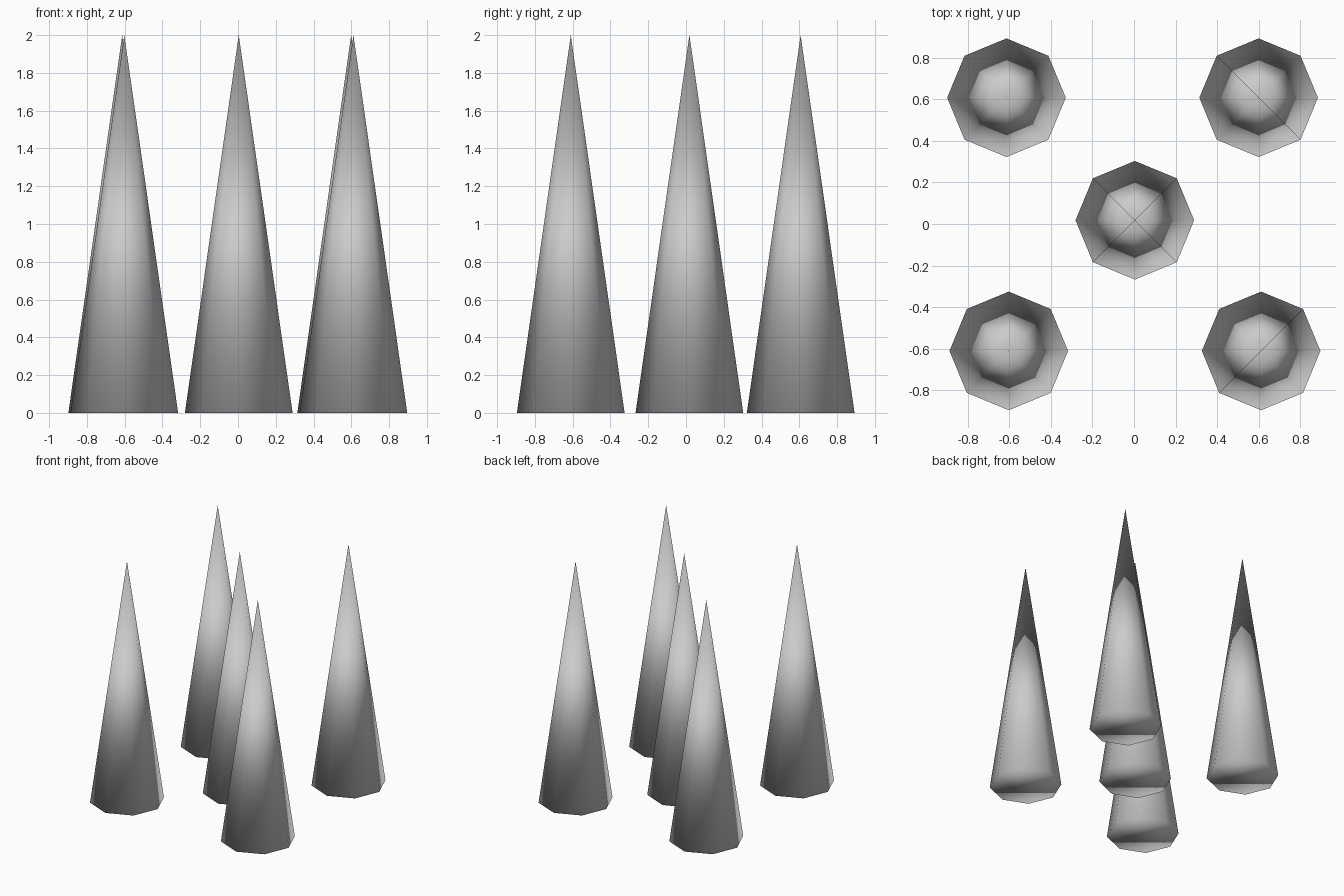
import bpy
import math

if "Cube" in bpy.data.objects:
    bpy.data.objects.remove(bpy.data.objects["Cube"])

RADIUS, HEIGHT = 0.285, 2.0


# One solid eight-sided spike, smooth shaded all over
def spike(name, x, y):
    bpy.ops.mesh.primitive_cone_add(vertices=8, radius1=RADIUS, radius2=0, depth=HEIGHT,
                                    location=(x, y, HEIGHT / 2))
    ob = bpy.context.object
    ob.name = name
    bpy.ops.object.shade_smooth()
    return ob


# Four corner spikes around one in the middle
for name, x, y in [
    ("spike_back_left", -0.613, 0.607),
    ("spike_back_right", 0.599, 0.607),
    ("spike_front_left", -0.602, -0.61),
    ("spike_front_right", 0.611, -0.61),
    ("spike_middle", 0.004, 0.018),
]:
    spike(name, x, y)
